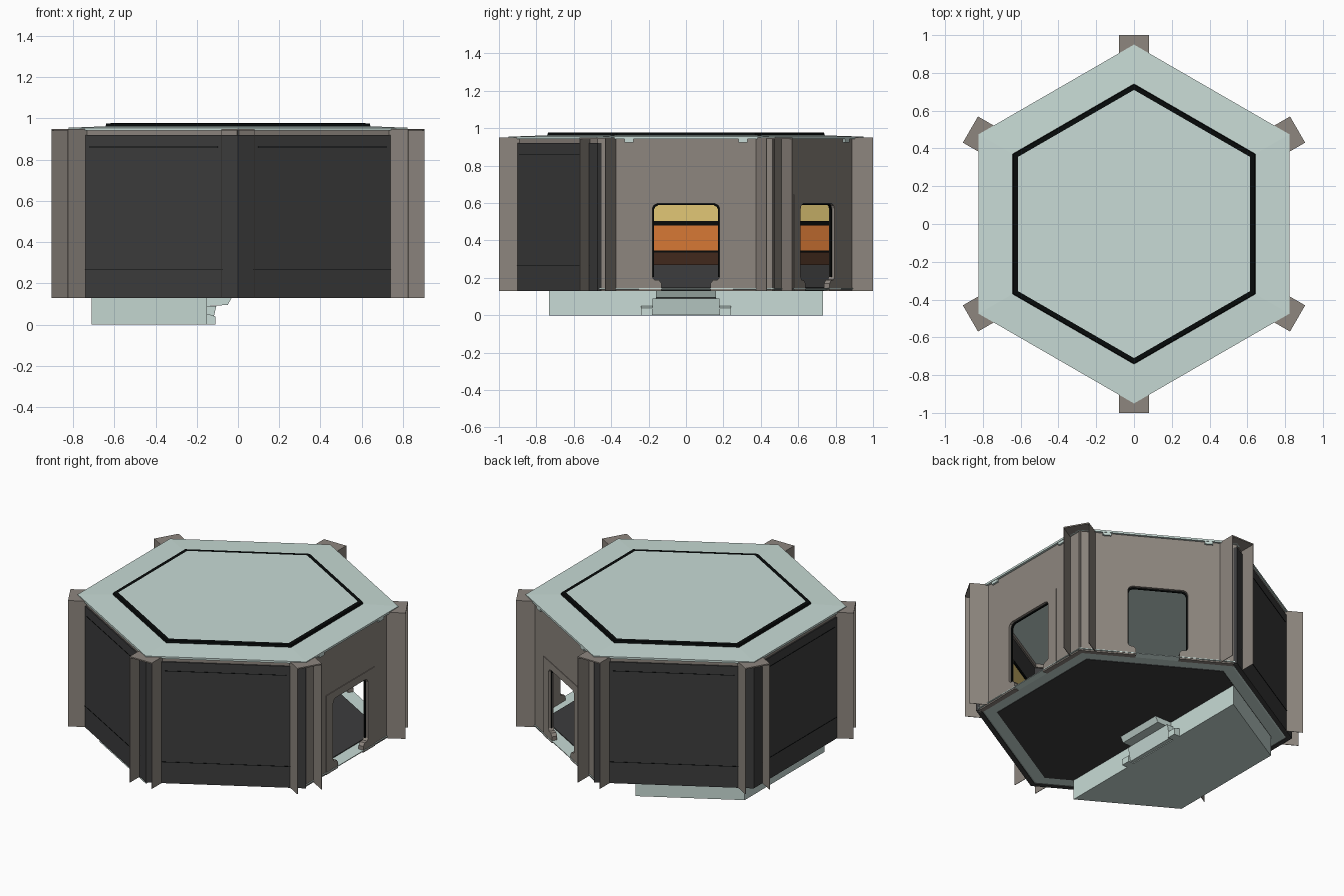
import bpy, bmesh, math
from mathutils import Matrix, Vector

if "Cube" in bpy.data.objects:
    bpy.data.objects.remove(bpy.data.objects["Cube"])


def material(name, rgb):
    m = bpy.data.materials.new(name)
    m.diffuse_color = (*rgb, 1)
    m.use_nodes = True
    m.node_tree.nodes["Principled BSDF"].inputs["Base Color"].default_value = m.diffuse_color
    return m


TEAL = material("pale teal", (0.58, 0.71, 0.67))
TAUPE = material("taupe", (0.27, 0.24, 0.212))
DARK = material("dark grey", (0.046, 0.046, 0.047))
BLACK = material("black", (0.002, 0.003, 0.003))
ORANGE = material("orange", (0.68, 0.19, 0.036))
YELLOW = material("sand yellow", (0.76, 0.57, 0.18))
BROWN = material("dark brown", (0.052, 0.022, 0.012))


def loft(name, rings, mats, seg_mats=None):
    """Skin between rings of points, cap both ends; seg_mats colours each segment."""
    bm = bmesh.new()
    vs = [[bm.verts.new(p) for p in r] for r in rings]
    n = len(rings[0])
    for s in range(len(vs) - 1):
        for i in range(n):
            j = (i + 1) % n
            f = bm.faces.new((vs[s][i], vs[s][j], vs[s + 1][j], vs[s + 1][i]))
            f.material_index = seg_mats[s] if seg_mats else 0
    bm.faces.new(vs[0][::-1])
    bm.faces.new(vs[-1])
    bmesh.ops.recalc_face_normals(bm, faces=bm.faces)
    me = bpy.data.meshes.new(name)
    bm.to_mesh(me)
    bm.free()
    for m in mats:
        me.materials.append(m)
    ob = bpy.data.objects.new(name, me)
    bpy.context.collection.objects.link(ob)
    return ob


def hexagon(r, z):
    return [Vector((r * math.cos(math.radians(30 + 60 * i)),
                    r * math.sin(math.radians(30 + 60 * i)), z)) for i in range(6)]


def frame(az, dist):
    """Local axes: x outward, y along the wall, z up."""
    return Matrix.Rotation(math.radians(az), 4, 'Z') @ Matrix.Translation((dist, 0, 0))


def panel(name, M, pts, d0, d1, mat):
    """Outline in (along wall, height), thickened outward from d0 to d1."""
    return loft(name, [[M @ Vector((d, u, z)) for u, z in pts] for d in (d0, d1)], [mat])


def bar(name, M, pts, u0, u1, mat):
    """Profile in (outward, height), drawn along the wall from u0 to u1."""
    return loft(name, [[M @ Vector((d, u, z)) for d, z in pts] for u in (u0, u1)], [mat])


def rect(a0, a1, z0, z1):
    return [(a0, z0), (a1, z0), (a1, z1), (a0, z1)]


AP = 0.82                     # wall distance from centre
HW = AP * math.tan(math.pi / 6)  # half wall length

# Roof with raised plate and black hexagonal line
loft("roof", [hexagon(0.95, 0.942), hexagon(0.95, 0.955), hexagon(0.742, 0.962),
              hexagon(0.738, 0.976), hexagon(0.710, 0.977)],
     [TEAL, BLACK], [0, 0, 1, 1])

# Floor slab, dark deck and dark underside
loft("floor_slab", [hexagon(0.90, 0.132), hexagon(0.94, 0.140), hexagon(0.94, 0.145)], [TEAL])
loft("floor_deck", [hexagon(0.84, 0.145), hexagon(0.84, 0.150)], [DARK])
loft("floor_underside", [hexagon(0.82, 0.129), hexagon(0.82, 0.132)], [DARK])

# Doorway walls: mirrored halves around a rounded door opening
door = [(0.13, 0.13), (0.13, 0.17), (0.145, 0.188), (0.17, 0.19), (0.18, 0.205),
        (0.18, 0.57), (0.172, 0.588), (0.155, 0.597), (0, 0.597)]
inner = [(u - 0.008 if u else 0, z - (0.008 if z > 0.5 else 0)) for u, z in door]
for az in (0, 60):
    M = frame(az, AP - 0.012)
    for s, side in ((1, "left"), (-1, "right")):
        half = [(HW, 0.13), (HW, 0.948), (0, 0.948)] + door[::-1]
        panel(f"door_wall_{side}_{az}", M, [(s * u, z) for u, z in half], -0.03, 0, TAUPE)
        surround = [(0.25, 0.13), (0.25, 0.645), (0, 0.645)] + door[::-1]
        panel(f"door_surround_{side}_{az}", M, [(s * u, z) for u, z in surround], 0, 0.004, TAUPE)
        seal = door[4:] + inner[4:][::-1]
        panel(f"door_seal_{side}_{az}", M, [(s * u, z) for u, z in seal], -0.02, -0.012, BLACK)
        a, b = sorted((s * 0.28, s * 0.33))
        panel(f"roof_clip_{side}_{az}", M, rect(a, b, 0.925, 0.954), -0.01, 0.012, TEAL)

# Solid dark walls with header, seam lines and storage shelves inside
for az in (120, 180, 240, 300):
    M = frame(az, AP)
    panel(f"dark_wall_{az}", M, rect(-HW, HW, 0.13, 0.92), -0.03, 0, DARK)
    panel(f"wall_header_{az}", M, rect(-HW + 0.01, HW - 0.01, 0.92, 0.945), -0.04, -0.008, TAUPE)
    panel(f"lower_seam_{az}", M, rect(-0.39, 0.39, 0.267, 0.270), 0, 0.002, BLACK)
    panel(f"upper_seam_{az}", M, rect(-0.36, 0.36, 0.86, 0.863), 0, 0.002, BLACK)
    bar(f"bin_base_{az}", M, [(-0.03, 0.268), (-0.085, 0.268), (-0.085, 0.335), (-0.03, 0.335)],
        -0.40, 0.40, BROWN)
    bar(f"low_shelf_{az}", M, rect(-0.092, -0.03, 0.335, 0.345), -0.40, 0.40, BLACK)
    bar(f"orange_bins_{az}", M, rect(-0.09, -0.03, 0.345, 0.48), -0.40, 0.40, ORANGE)
    bar(f"shelf_{az}", M, rect(-0.095, -0.03, 0.48, 0.503), -0.40, 0.40, BLACK)
    bar(f"yellow_bins_{az}", M, rect(-0.09, -0.03, 0.503, 0.65), -0.40, 0.40, YELLOW)
    bar(f"top_shelf_{az}", M, rect(-0.095, -0.03, 0.65, 0.67), -0.40, 0.40, BLACK)

# Corner pillars: two fins under a cap, open outward
for az in range(30, 390, 60):
    M = frame(az, 0)
    for s, side in ((1, "left"), (-1, "right")):
        bar(f"pillar_fin_{side}_{az}", M, rect(0.88, 1.0, 0.13, 0.945),
            s * 0.077, s * 0.08, TAUPE)
    bar(f"pillar_cap_{az}", M, rect(0.86, 1.0, 0.942, 0.950), -0.08, 0.08, TAUPE)

# Base block: part of a smaller hexagon, cut straight near the middle
I = Matrix.Identity(4)
a, c = 0.71, -0.15
yc = (2 * a + c) / math.sqrt(3)
outline = [(c, -yc), (c, yc), (-a, a / math.sqrt(3)), (-a, -a / math.sqrt(3))]
loft("base_block", [[Vector((x, y, z)) for x, y in outline] for z in (0, 0.132)], [TEAL])

# Entry step in front of the base block
step = [(-0.16, 0.005), (-0.125, 0.005), (-0.105, 0.09), (-0.16, 0.09)]
bar("entry_step", I, step, -0.18, 0.18, TEAL)
bar("entry_tread", I, [(-0.16, 0.09), (-0.05, 0.095), (-0.03, 0.131), (-0.16, 0.131)],
    -0.16, 0.16, TEAL)
for s, side in ((1, "left"), (-1, "right")):
    bar(f"step_cheek_{side}", I, [(-0.16, 0), (-0.11, 0), (-0.11, 0.04), (-0.14, 0.05), (-0.16, 0.05)],
        s * 0.18, s * 0.24, TEAL)
